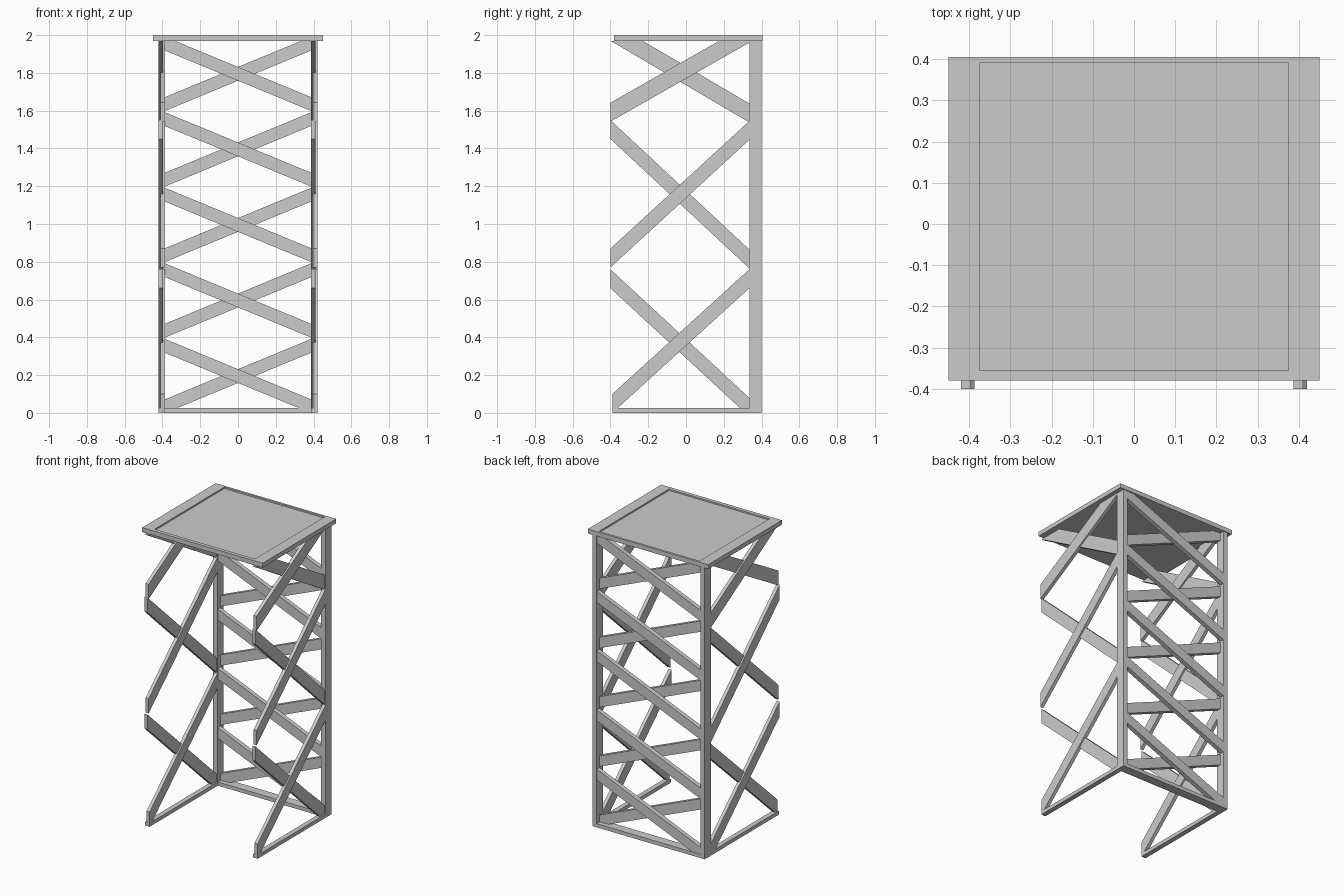
import bpy, bmesh

if "Cube" in bpy.data.objects:
    bpy.data.objects.remove(bpy.data.objects["Cube"])

def finish(name, bm):
    bmesh.ops.recalc_face_normals(bm, faces=bm.faces)
    me = bpy.data.meshes.new(name)
    bm.to_mesh(me)
    bm.free()
    ob = bpy.data.objects.new(name, me)
    bpy.context.collection.objects.link(ob)
    return ob

def add_prism(bm, pts, to3d, a, b):
    lo = [bm.verts.new(to3d(u, z, a)) for u, z in pts]
    hi = [bm.verts.new(to3d(u, z, b)) for u, z in pts]
    bm.faces.new(lo)
    bm.faces.new(hi)
    for i in range(len(pts)):
        j = (i + 1) % len(pts)
        bm.faces.new((lo[i], lo[j], hi[j], hi[i]))

def clip(pts, limit, sign):
    """Keep the part of a polygon where sign * (z - limit) <= 0."""
    out = []
    for p, q in zip(pts, pts[1:] + pts[:1]):
        dp, dq = sign * (p[1] - limit), sign * (q[1] - limit)
        if dp <= 0:
            out.append(p)
        if dp * dq < 0:
            t = dp / (dp - dq)
            out.append((p[0] + t * (q[0] - p[0]), p[1] + t * (q[1] - p[1])))
    return out

def brace(name, start, end, height, to3d, a, b):
    """Diagonal bar with vertical end cuts, trimmed at floor and top."""
    (u0, z0), (u1, z1), h = start, end, height / 2
    pts = [(u0, z0 - h), (u1, z1 - h), (u1, z1 + h), (u0, z0 + h)]
    pts = clip(clip(pts, 1.97, 1), 0.0, -1)
    bm = bmesh.new()
    add_prism(bm, pts, to3d, a, b)
    return finish(name, bm)

def box(name, x, y, z):
    bm = bmesh.new()
    add_prism(bm, [(x[0], z[0]), (x[1], z[0]), (x[1], z[1]), (x[0], z[1])],
              in_back, y[0], y[1])
    return finish(name, bm)

def in_back(u, z, d):
    return (u, d, z)

def in_side(u, z, d):
    return (d, u, z)

# Top slab with a shallow recessed panel
bm = bmesh.new()
def ring(x, y0, y1, z):
    return [bm.verts.new(p) for p in ((-x, y0, z), (x, y0, z), (x, y1, z), (-x, y1, z))]
rings = [ring(0.45, -0.38, 0.405, 1.97), ring(0.45, -0.38, 0.405, 2.0),
         ring(0.375, -0.355, 0.39, 2.0), ring(0.375, -0.355, 0.39, 1.99)]
bm.faces.new(rings[0])
bm.faces.new(rings[-1])
for r, s in zip(rings, rings[1:]):
    for i in range(4):
        j = (i + 1) % 4
        bm.faces.new((r[i], r[j], s[j], s[i]))
finish("top_slab", bm)

# Posts and bottom rails
for side, s in (("left", -1), ("right", 1)):
    xs = sorted((s * 0.387, s * 0.42))
    box(side + "_back_post", xs, (0.335, 0.4), (0, 1.97))
    box(side + "_bottom_rail", xs, (-0.39, 0.335), (0, 0.025))
box("back_bottom_rail", (-0.387, 0.387), (0.338, 0.4), (0, 0.025))

# Back cross braces
for i in range(5):
    c = 0.195 + 0.4 * i
    brace("back_brace_outer", (-0.387, c - 0.16), (0.387, c + 0.16), 0.073, in_back, 0.368, 0.398)
    brace("back_brace_inner", (-0.387, c + 0.16), (0.387, c - 0.16), 0.073, in_back, 0.338, 0.368)

# Side cross braces: (front y, front low z, front high z, back low z, back high z)
levels = [(-0.39, 0.05, 0.71, 0.03, 0.71),
          (-0.4, 0.82, 1.5, 0.815, 1.495),
          (-0.4, 1.592, 2.02, 1.588, 2.01)]
for side, rise_x, fall_x in (("right", (0.397, 0.42), (0.387, 0.41)),
                             ("left", (-0.41, -0.387), (-0.42, -0.397))):
    for y, fl, fh, bl, bh in levels:
        brace(side + "_rising_brace", (y, fl), (0.335, bh), 0.1, in_side, *rise_x)
        brace(side + "_falling_brace", (-0.4, fh), (0.335, bl), 0.1, in_side, *fall_x)
